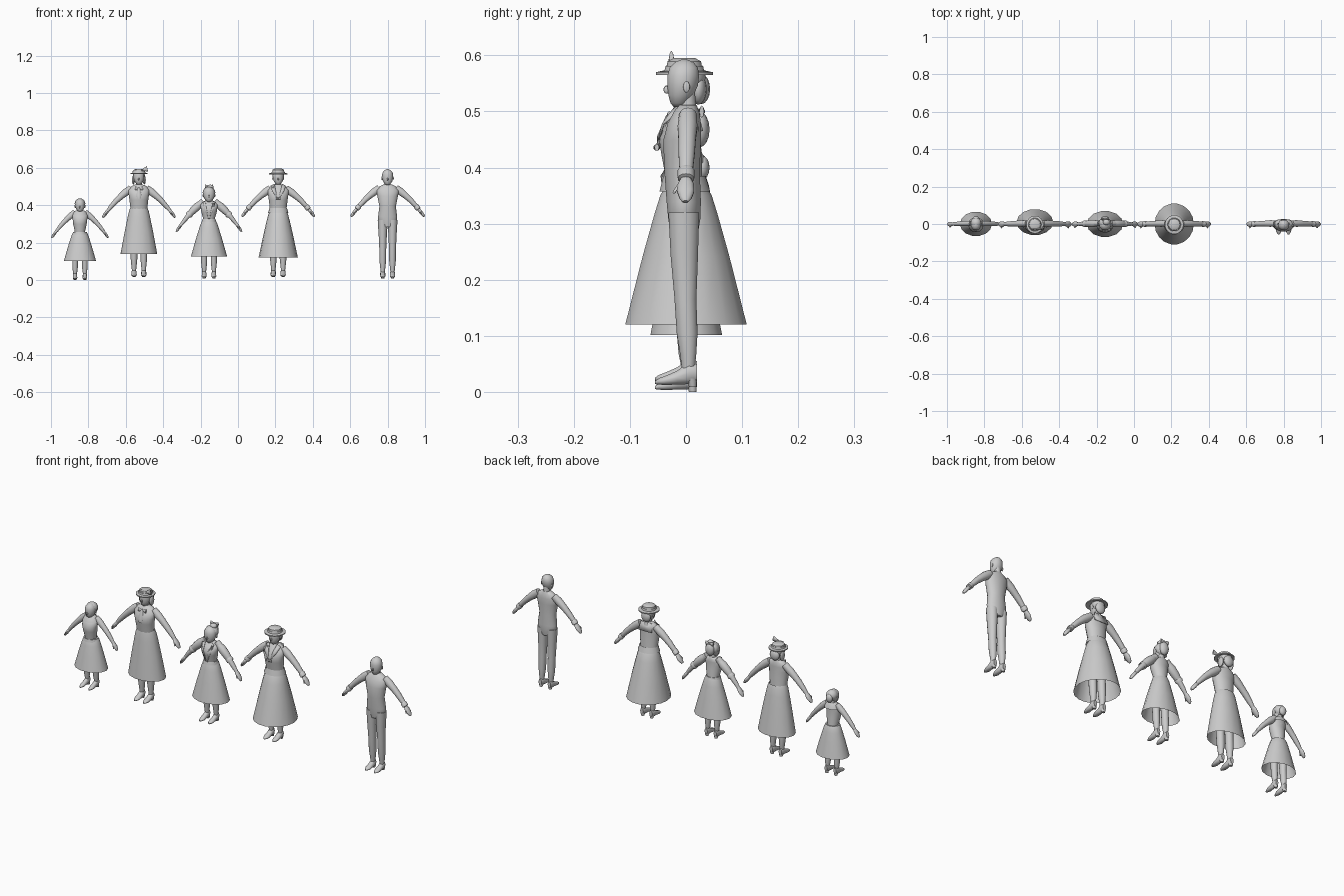
import bpy, bmesh, math
from mathutils import Vector as V

Y, Z = V((0, 1, 0)), V((0, 0, 1))


def finish(name, bm):
    me = bpy.data.meshes.new(name)
    bm.to_mesh(me)
    bm.free()
    ob = bpy.data.objects.new(name, me)
    bpy.context.collection.objects.link(ob)
    bpy.ops.object.select_all(action='DESELECT')
    ob.select_set(True)
    bpy.context.view_layer.objects.active = ob
    bpy.ops.object.shade_smooth_by_angle(angle=math.radians(50))
    return ob


# Skin a tube through rings (x, y, z, radius_u, radius_v); flat keeps rings horizontal
def loft(name, rings, n=14, ref=Y, flat=False, cap=True):
    bm = bmesh.new()
    c = [V(r[:3]) for r in rings]
    loops = []
    for i, r in enumerate(rings):
        t = Z if flat else (c[min(i + 1, len(c) - 1)] - c[max(i - 1, 0)])
        u = ref.cross(t).normalized()
        loops.append([bm.verts.new(c[i] + u * math.cos(a) * r[3] + ref * math.sin(a) * r[4])
                      for a in (2 * math.pi * k / n for k in range(n))])
    for a, b in zip(loops, loops[1:]):
        for k in range(n):
            bm.faces.new((a[k], a[(k + 1) % n], b[(k + 1) % n], b[k]))
    if cap:
        bm.faces.new(loops[0][::-1])
        bm.faces.new(loops[-1])
    return finish(name, bm)


def blob(name, c, r, tilt=0):
    bm = bmesh.new()
    bmesh.ops.create_uvsphere(bm, u_segments=12, v_segments=8, radius=1)
    ob = finish(name, bm)
    ob.location, ob.scale, ob.rotation_euler = c, r, (0, tilt, 0)
    return ob


def sheet(name, pts, thick=.003):
    bm = bmesh.new()
    bm.faces.new([bm.verts.new(p) for p in pts])
    ob = finish(name, bm)
    m = ob.modifiers.new("thickness", 'SOLIDIFY')
    m.thickness, m.offset = thick, 0
    return ob


def head(p, x, chin, top, w, hair):
    h = top - chin
    prof = [(0, .25, -.012, .010), (.08, .55, -.012, .016), (.25, .85, -.009, .023), (.45, 1, -.006, .028),
            (.65, 1, -.005, .029), (.82, .85, -.004, .026), (.94, .5, -.003, .017), (1, .12, -.003, .004)]
    loft(p + "head", [(x, y, chin + t * h, w * f, d) for t, f, y, d in prof], flat=True)
    loft(p + "neck", [(x, .004, chin - .03, w * .6, .017), (x, .002, chin + .03, w * .5, .014)], flat=True)
    blob(p + "nose", (x, -.034, chin + .36 * h), (.004, .006, .007))
    for s in (-1, 1):
        blob(p + "ear", (x + s * w, .001, chin + .42 * h), (.003, .006, .010))
    if hair:
        blob(p + "hair", (x, .006, chin + .63 * h), (w * 1.1, .029, .39 * h))


def arm(p, x, s, sx, sz, hx, hz, k, sleeve):
    def at(t, ru, rv):
        return (x + s * (sx + (hx - sx) * t), .003 - .004 * t, sz + (hz - sz) * t + .012 * math.sin(math.pi * t) * k, ru * k, rv * k)
    loft(p + "arm", [at(-.12, .018, .016), at(.08, .020, .018), at(.25, .017, .016), at(.45, .0145, .015),
                     at(.65, .012, .0125), at(.77, .009, .0095)])
    loft(p + "hand", [at(.75, .008, .008), at(.82, .009, .015), at(.89, .009, .016), at(.96, .007, .011),
                      at(.995, .004, .005)], 10)
    a = V(at(.79, 0, 0)[:3])
    b = V(at(.9, 0, 0)[:3])
    loft(p + "thumb", [(a.x, a.y - .007 * k, a.z, .004 * k, .005 * k),
                       (b.x, b.y - .021 * k, b.z, .003 * k, .003 * k)], 8, ref=Z)
    if sleeve == "puff":
        loft(p + "puff_sleeve", [at(-.05, .016, .016), at(.1, .023, .022), at(.3, .022, .021), at(.43, .017, .017)])
        loft(p + "sleeve_cuff", [at(.41, .018, .018), at(.44, .021, .021), at(.5, .019, .019)], cap=False)
    elif sleeve == "cuff":
        loft(p + "cuff", [at(.66, .012, .013), at(.68, .0145, .0155), at(.76, .014, .015), at(.77, .009, .009)])


def leg(p, x, s, z0, top, k, hipw):
    lx = x + s * .026
    h = top - z0
    prof = [(.10, .011, .012, .004), (.17, .0135, .0145, .004), (.3, .018, .019, .002), (.5, .0185, .020, -.001),
            (.75, .022, .025, -.003), (1, hipw, .028, -.004)]
    loft(p + "leg", [(lx, y, z0 + t * h, a * k, b * k) for t, a, b, y in prof], flat=True)
    # shoe with pointed toe and raised heel
    loft(p + "shoe", [(lx, .020, z0 + .022, .009 * k, .016), (lx, .005, z0 + .022, .014 * k, .021),
                      (lx, -.015, z0 + .014, .014 * k, .013), (lx, -.035, z0 + .009, .015 * k, .009),
                      (lx, -.048, z0 + .007, .010 * k, .006), (lx, -.055, z0 + .005, .004, .003)], 10, ref=Z)
    loft(p + "shoe_heel", [(lx, .012, z0 - .003, .008, .007), (lx, .010, z0 + .012, .012 * k, .010)], 10, flat=True)


def torso(p, x, waist, neck, prof):
    loft(p + "torso", [(x, y, waist + t * (neck - waist), a, b) for t, a, y, b in prof], 18, flat=True)


def skirt(p, x, top, hem, wr, wd, hr, yf, yb, n=14):
    yc, ry = (yf + yb) / 2, (yb - yf) / 2
    rings = []
    for t, f in ((0, 0), (.06, .12), (.2, .27), (.5, .56), (1, 1)):
        rings.append((x, yc * f, hem + (top - hem) * (1 - t), wr + (hr - wr) * f, wd + (ry - wd) * f))
    loft(p + "skirt", rings[::-1], n, flat=True, cap=False)


def bow(p, c, r, tilt=0):
    for s in (-1, 1):
        loft(p + "bow_loop", [(c[0], c[1], c[2], .003, .003),
                              (c[0] + s * r * .6, c[1], c[2] + tilt * s * r * .6, r * .4, .005),
                              (c[0] + s * r, c[1], c[2] + tilt * s * r, r * .5, .004)], 8)
    blob(p + "bow_knot", c, (.005, .006, .006))


def hat(p, x, z, brim, crown, h):
    loft(p + "hat", [(x, -.003, z, crown * .9, crown * .95), (x, -.003, z - .002, brim, brim * 1.03),
                     (x, -.003, z + .003, brim, brim * 1.03), (x, -.003, z + .006, crown, crown),
                     (x, -.003, z + h * .8, crown * .92, crown * .92), (x, -.003, z + h, crown * .6, crown * .6)],
         18, flat=True)
    loft(p + "hat_band", [(x, -.003, z + .005, crown + .003, crown + .003),
                          (x, -.003, z + .014, crown + .001, crown + .001)], 18, flat=True)


WOMAN = [(-.1, .046, 0, .034), (.1, .045, -.004, .034), (.4, .050, -.008, .038), (.6, .054, -.012, .038),
         (.78, .058, -.005, .031), (.92, .045, .001, .023), (1, .022, .003, .017)]
# name, x, sole z, waist, neck, chin, top, head width, shoulder x/z, hand x/z, limb scale, sleeve
FIGS = [("small_girl_", -.845, .003, .25, .372, .365, .435, .026, .040, .352, .152, .225, .82, "plain"),
        ("bow_hat_woman_", -.53, .018, .37, .51, .51, .592, .029, .058, .478, .195, .333, 1, "plain"),
        ("older_girl_", -.155, .012, .32, .425, .418, .498, .031, .046, .408, .176, .258, .9, "puff"),
        ("collar_woman_", .215, .018, .37, .51, .51, .59, .029, .058, .478, .195, .338, 1, "cuff"),
        ("man_", .80, .012, .33, .512, .508, .593, .030, .060, .480, .197, .338, 1, "cuff")]
for p, x, z0, waist, neck, chin, top, hw, sx, sz, hx, hz, k, sleeve in FIGS:
    man = p == "man_"
    head(p, x, chin, top, hw, not man)
    for s in (-1, 1):
        arm(p, x, s, sx, sz, hx, hz, k, sleeve)
        leg(p, x, s, z0, .32 if man else waist - .03, k, .027 if man else .02)
    if man:
        torso(p, x, waist, neck, [(-.25, .030, -.003, .025), (-.12, .050, -.003, .029), (.05, .051, -.004, .031),
                                  (.35, .044, -.007, .032), (.65, .055, -.007, .034), (.82, .061, -.003, .030),
                                  (.93, .045, .001, .023), (1, .021, .003, .016)])
    else:
        f = {"small_girl_": .72, "older_girl_": .82}.get(p, 1)
        torso(p, x, waist, neck, [(t, a * f * (.86 if t < .3 and f < 1 else 1), y, b * (f * .5 + .5) * .97)
                                  for t, a, y, b in WOMAN])

# Skirts
skirt("small_girl_", -.845, .255, .102, .036, .030, .086, -.065, .066)
skirt("bow_hat_woman_", -.53, .385, .14, .046, .036, .098, -.06, .080)
skirt("older_girl_", -.155, .32, .125, .034, .031, .097, -.07, .070)
skirt("collar_woman_", .215, .365, .12, .046, .038, .105, -.11, .110, 18)

# Small girl: gathered neckline, waist sash and back hair
loft("small_girl_neckline", [(-.845, 0, .345, .043, .035), (-.845, .001, .362, .036, .028),
                             (-.845, .003, .372, .022, .019)], flat=True, cap=False)
loft("small_girl_sash", [(-.845, -.002, .243, .040, .035), (-.845, -.002, .257, .036, .032)], flat=True)
blob("small_girl_hair_bun", (-.845, .028, .400), (.018, .014, .022))

# Bow hat woman: tilted hat with bow, side curls and throat ribbon
hat("bow_hat_woman_", -.53, .568, .046, .032, .025)
bow("bow_hat_woman_hat_", (-.512, -.026, .588), .028, .25)
for s in (-1, 1):
    blob("bow_hat_woman_hair_curl", (-.53 + s * .029, .006, .535), (.008, .018, .024))
blob("bow_hat_woman_back_hair", (-.53, .027, .54), (.026, .016, .027))
bow("bow_hat_woman_throat_", (-.53, -.030, .490), .022)
loft("bow_hat_woman_ruffle", [(-.53, -.048, .435, .010, .004), (-.53, -.047, .455, .013, .005),
                              (-.53, -.032, .492, .006, .004)], 8, flat=True)

# Older girl: pinafore straps, belt, top knot and back bow
for s in (-1, 1):
    sheet("older_girl_strap", [(-.155 + s * a, y, z) for a, y, z in
                               ((.003, -.036, .325), (.024, -.039, .375), (.034, -.024, .417),
                                (.019, -.019, .421), (.014, -.044, .385))])
loft("older_girl_belt", [(-.155, -.002, .309, .040, .036), (-.155, -.002, .325, .035, .032)], flat=True)
blob("older_girl_back_hair", (-.155, .024, .468), (.024, .018, .032))
blob("older_girl_top_knot", (-.148, .01, .497), (.018, .016, .013))
bow("older_girl_hair_", (-.155, .028, .500), .022)

# Collar woman: jacket hem, sailor collar, tie and brimmed hat
loft("collar_woman_jacket_hem", [(.215, -.002, .357, .055, .046), (.215, -.003, .385, .047, .038)],
     18, flat=True, cap=False)
for s in (-1, 1):
    sheet("collar_woman_lapel", [(.215 + s * a, y, z) for a, y, z in
                                 ((.002, -.053, .433), (.034, -.041, .478), (.040, -.010, .503),
                                  (.021, -.015, .513), (.014, -.036, .483))], .004)
sheet("collar_woman_back_collar", [(.215 + a, y, z) for a, y, z in
                                   ((-.038, .029, .465), (.038, .029, .465), (.032, .018, .508), (-.032, .018, .508))])
bow("collar_woman_tie_", (.215, -.052, .436), .013)
hat("collar_woman_", .215, .567, .050, .033, .028)
blob("collar_woman_back_hair", (.215, .022, .54), (.026, .015, .028))
